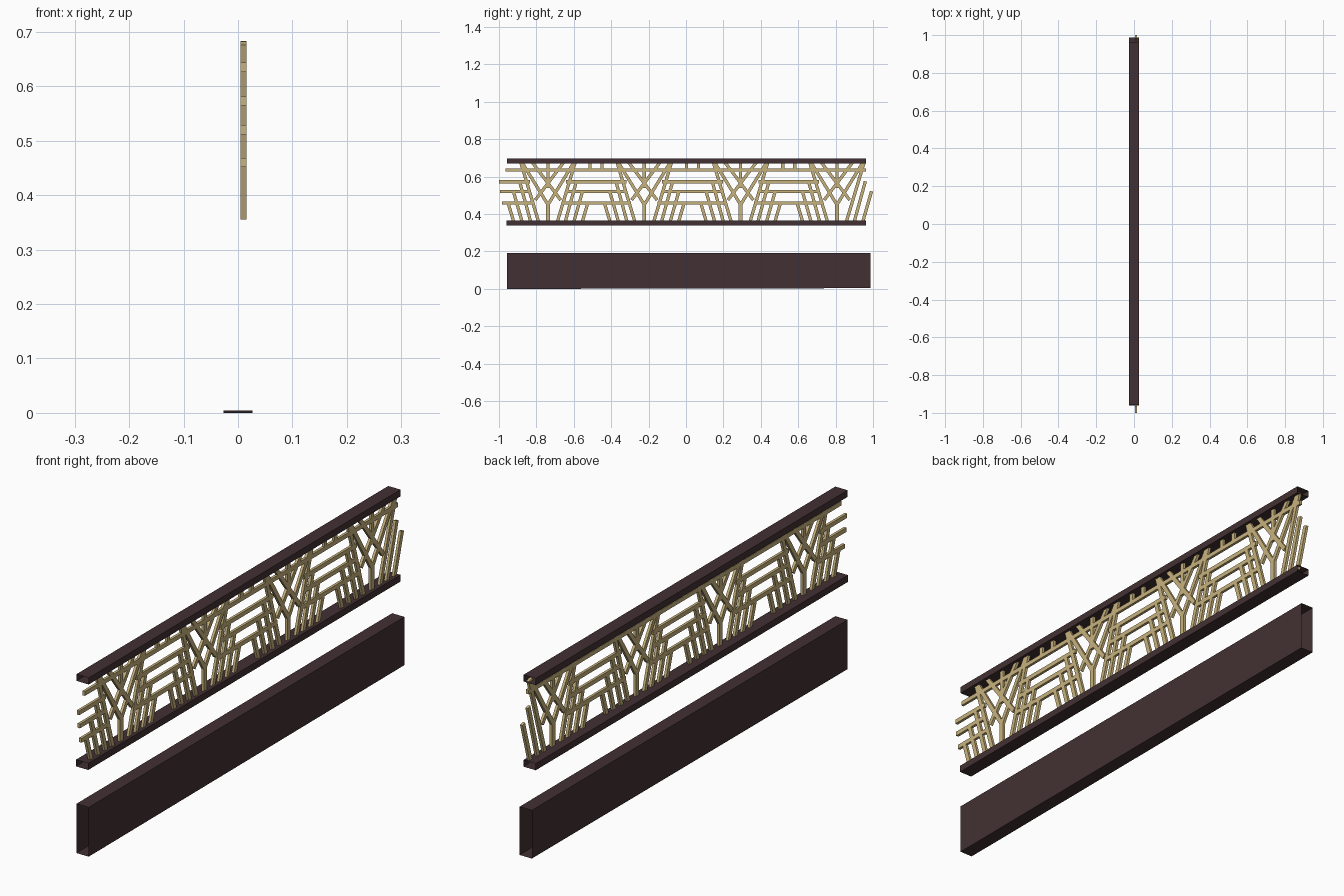
import bpy, bmesh
from mathutils import Vector

if "Cube" in bpy.data.objects:
    bpy.data.objects.remove(bpy.data.objects["Cube"])

def material(name, c):
    m = bpy.data.materials.new(name)
    m.diffuse_color = (*c, 1)
    m.use_nodes = True
    m.node_tree.nodes["Principled BSDF"].inputs["Base Color"].default_value = m.diffuse_color
    return m

WOOD = material("dark_wood", (0.055, 0.03, 0.033))
TAN = material("tan_lattice", (0.58, 0.45, 0.205))

def finish(name, bm, mat):
    me = bpy.data.meshes.new(name)
    bm.to_mesh(me)
    bm.free()
    me.materials.append(mat)
    ob = bpy.data.objects.new(name, me)
    bpy.context.collection.objects.link(ob)
    return ob

# open-ended rectangular tube along y; the underside may rise slightly
def tube(name, y0, y1, z0, z1, rise=0.0, w=0.0265):
    bm = bmesh.new()
    rings = []
    for y, zb in ((y0, z0), (y1, z0 + rise)):
        rings.append([bm.verts.new((x, y, z)) for x, z in
                      ((-w, zb), (w, zb), (w, z1), (-w, z1))])
    a, b = rings
    for i in range(4):
        j = (i + 1) % 4
        bm.faces.new((a[i], a[j], b[j], b[i]))
    bmesh.ops.recalc_face_normals(bm, faces=bm.faces)
    finish(name, bm, WOOD)

tube("base_board", -0.957, 0.987, 0.0, 0.192, 0.004)
tube("bottom_rail", -0.96, 0.963, 0.339, 0.365)
tube("top_rail", -0.957, 0.963, 0.671, 0.697)

# flat bar between two (y, z) points
def bar(bm, p, q, t=0.017, x0=0.005, x1=0.0155):
    p, q = Vector(p), Vector(q)
    d = (q - p).normalized()
    n = Vector((-d.y, d.x)) * t / 2
    ring = [p + n, p - n, q - n, q + n]
    lo = [bm.verts.new((x0, v.x, v.y)) for v in ring]
    hi = [bm.verts.new((x1, v.x, v.y)) for v in ring]
    bm.faces.new(lo[::-1])
    bm.faces.new(hi)
    for i in range(4):
        j = (i + 1) % 4
        bm.faces.new((lo[i], lo[j], hi[j], hi[i]))

TRUNKS = [-0.738 + 0.515 * i for i in range(4)]
PERIOD = 0.515

# tree motifs: trunk, crossing branches and leaning legs
bm = bmesh.new()
HALF = [
    ((0.0, 0.450), (0.140, 0.678)),    # wide branch
    ((0.085, 0.678), (-0.068, 0.475)), # crossing branch
    ((0.050, 0.358), (0.146, 0.678)),  # full height leg
    ((0.092, 0.358), (0.152, 0.575)),  # arch legs
    ((0.138, 0.358), (0.185, 0.522)),
    ((0.183, 0.358), (0.214, 0.462)),
]
for c in TRUNKS:
    bar(bm, (c, 0.358), (c, 0.470), 0.02)
    bar(bm, (c, 0.540), (c, 0.678))
    for s in (-1, 1):
        for p, q in HALF:
            if c + s * q[0] < 1.0:
                bar(bm, (c + s * p[0], p[1]), (c + s * q[0], q[1]))
finish("tree_bars", bm, TAN)

# horizontal bars and short posts between the trees
bm = bmesh.new()
bar(bm, (-0.965, 0.635), (0.963, 0.635))
for i in range(4):
    g = TRUNKS[0] + (i - 0.5) * PERIOD
    for z, half, left in ((0.573, 0.162, -1.0), (0.520, 0.162, -0.995), (0.460, 0.186, -0.985)):
        bar(bm, (max(g - half, left), z), (g + half, z))
    if i:
        for s in (-0.032, 0.032):
            bar(bm, (g + s, 0.635), (g + s, 0.678))
finish("cross_bars", bm, TAN)
